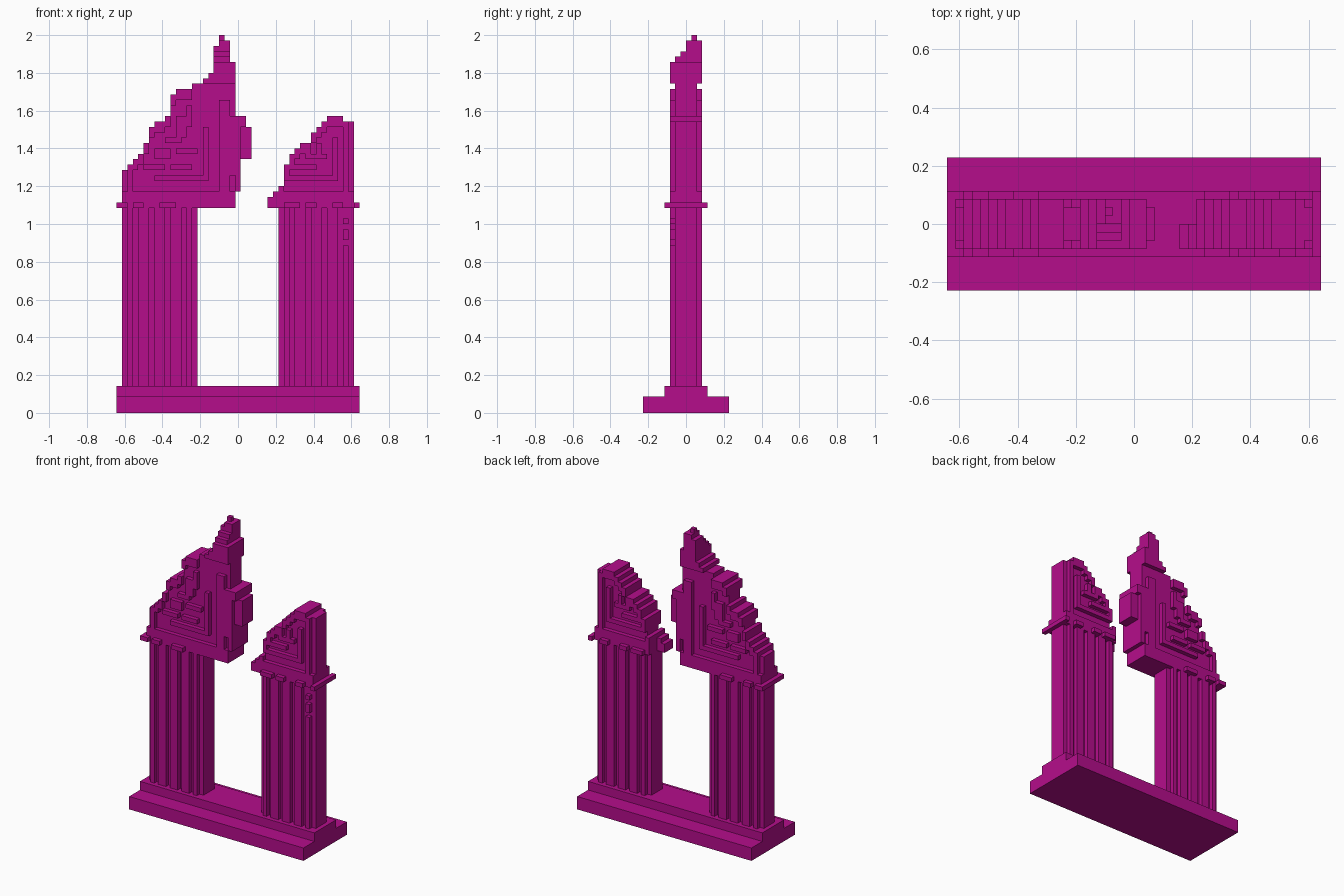
import bpy, bmesh
from mathutils import Vector

cube = bpy.data.objects.get("Cube")
if cube:
    bpy.data.objects.remove(cube, do_unlink=True)

V = 2 / 70            # edge length of one block
HALF = 22.5           # half the width in blocks

mat = bpy.data.materials.new("magenta stone")
mat.use_nodes = True
COLOUR = (0.46, 0.004, 0.26, 1)
mat.diffuse_color = COLOUR
mat.node_tree.nodes["Principled BSDF"].inputs["Base Color"].default_value = COLOUR


def box(x0, x1, y0, y1, z0, z1):
    """All block cells inside a range."""
    return {(x, y, z) for x in range(x0, x1) for y in range(y0, y1) for z in range(z0, z1)}


def both(x0, x1, z0, z1, y0=-3, y1=-2):
    """The same relief on the front and the back."""
    return box(x0, x1, y0, y1, z0, z1) | box(x0, x1, -y1, -y0, z0, z1)


def build(name, cells):
    """Make a mesh from the exposed sides of a set of cells."""
    bm = bmesh.new()
    verts = {}

    def vert(p):
        if p not in verts:
            verts[p] = bm.verts.new(((p[0] - HALF) * V, p[1] * V, p[2] * V))
        return verts[p]

    for c in cells:
        for axis in range(3):
            for side in (0, 1):
                n = list(c)
                n[axis] += 1 if side else -1
                if tuple(n) in cells:
                    continue
                a, b = (axis + 1) % 3, (axis + 2) % 3
                ring = []
                for da, db in ((0, 0), (1, 0), (1, 1), (0, 1)):
                    p = list(c)
                    p[axis] += side
                    p[a] += da
                    p[b] += db
                    ring.append(vert(tuple(p)))
                bm.faces.new(ring if side else ring[::-1])
    mesh = bpy.data.meshes.new(name)
    bm.to_mesh(mesh)
    bm.free()
    mesh.materials.append(mat)
    obj = bpy.data.objects.new(name, mesh)
    bpy.context.collection.objects.link(obj)
    return obj


def gable(tops, bottoms, frieze, plain):
    """Thin wall with a raised frieze and a raised stepped border."""
    cells = set()
    for x, top in tops.items():
        low = bottoms.get(x, 38)
        cells |= box(x, x + 1, -2, 2, low, top)
        if x not in plain:
            cells |= both(x, x + 1, max(low, top - 2), top)
    return cells | both(frieze[0], frieze[1], 38, 41)


# Stepped plinth
build("plinth", box(0, 45, -8, 8, 0, 3) | box(0, 45, -4, 4, 3, 5))

# Fluted pillars: narrow core with raised ribs on front and back
RIBS = ((1, 2), (3, 5), (6, 8), (9, 11), (12, 13))
for name, x0 in (("right_pillar", 1), ("left_pillar", 30)):
    cells = box(x0, x0 + 14, -2, 2, 5, 38)
    for a, b in RIBS:
        cells |= both(x0 + a, x0 + b, 5, 38)
    if name == "left_pillar":     # broken corner rib
        for z0, z1 in ((31, 32), (34, 35), (36, 38)):
            cells -= box(42, 43, -3, -2, z0, z1)
    build(name, cells)

# Remains of the ledge on top of the pillars
ledge = box(0, 1, -4, 4, 38, 39) | box(44, 45, -4, 4, 38, 39)
for a, b in ((1, 2), (3, 5), (8, 11), (31, 34), (35, 37), (40, 42)):
    ledge |= both(a, b, 38, 39, -4, -3)
build("ledge", ledge)

# Tall ruined gable
heights = [45, 46, 47, 48, 50, 53, 54, 54, 55, 59, 60, 60, 60, 61, 61, 61, 61, 61,
           61, 61, 61, 55, 55, 53]
tall = gable(dict(enumerate(heights, 1)), {22: 41, 23: 47, 24: 47}, (1, 22),
             {1, 14, 15, 16, 17, 18, 19, 20, 21, 24})
tall |= both(2, 3, 41, 46)                                   # corner rib
tall |= both(7, 17, 43, 44) | both(16, 17, 43, 53)           # panel frame
tall |= both(19, 21, 41, 58)                                 # upright rib
tall |= both(22, 23, 41, 55) | both(21, 22, 44, 55)          # broken edge
for a, b, z0, z1 in ((5, 9, 45, 46), (10, 14, 45, 46), (7, 10, 47, 49), (11, 15, 48, 49),
                     (9, 12, 50, 51), (11, 13, 51, 55), (13, 14, 53, 57)):
    tall |= both(a, b, z0, z1)                               # worn carving
build("tall_gable", tall)

# Spire, stepping back as it rises
spire = set()
spire_tops = {16: 62, 17: 63, 18: 68, 19: 70, 20: 69, 21: 65}
for z in range(61, 70):
    y0 = -3 if z < 65 else {65: -2, 66: -1, 67: 0, 68: 0, 69: 1}[z]
    y1 = 2 if z == 69 else 3
    for x, top in spire_tops.items():
        if z < top:
            spire |= box(x, x + 1, y0, y1, z, z + 1)
build("spire", spire)

# Low ruined gable
heights = [42, 46, 48, 49, 50, 50, 52, 53, 54, 55, 55, 55, 54, 54]
low = gable(dict(enumerate(heights, 30)), {}, (30, 44), {43})
low |= both(42, 43, 41, 54)                                  # corner rib
low |= both(31, 41, 43, 44) | both(40, 41, 43, 51)           # panel frame
for a, b, z0, z1 in ((32, 37, 45, 46), (35, 39, 47, 48), (37, 38, 48, 50)):
    low |= both(a, b, z0, z1)                                # worn carving
low |= box(28, 30, -3, 0, 38, 40) | box(29, 30, -3, 0, 40, 41)
build("low_gable", low)
